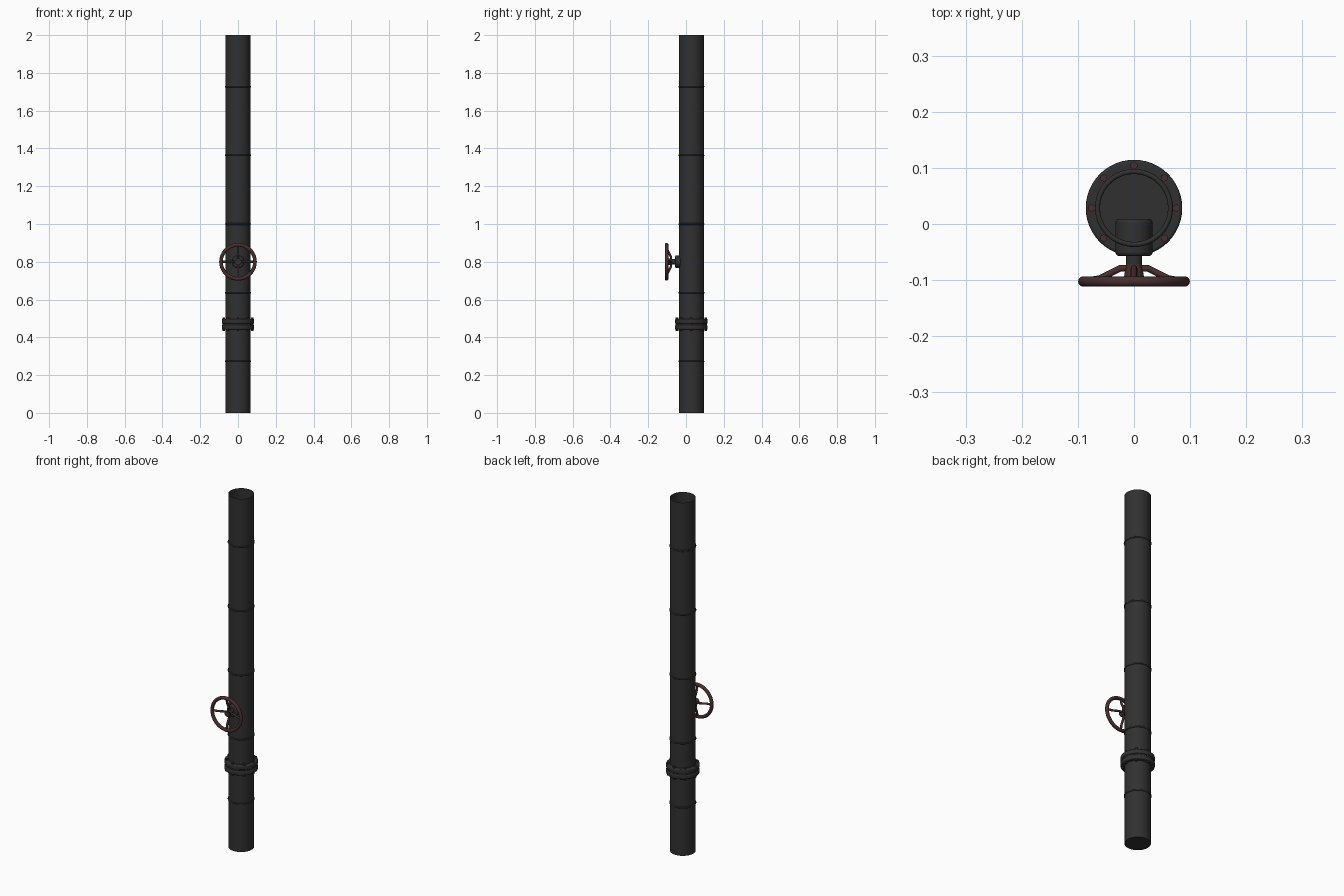
import bpy, math
from mathutils import Vector

if "Cube" in bpy.data.objects:
    bpy.data.objects.remove(bpy.data.objects["Cube"])

CY = 0.0285      # pipe axis in y
WZ = 0.8         # handwheel height


def mat(name, rgb):
    m = bpy.data.materials.new(name)
    m.diffuse_color = (*rgb, 1)
    m.use_nodes = True
    m.node_tree.nodes["Principled BSDF"].inputs["Base Color"].default_value = m.diffuse_color
    return m


IRON = mat("dark iron", (0.03, 0.03, 0.03))
RUST = mat("rusty red", (0.065, 0.027, 0.027))


def finish(name, m, angle=35):
    o = bpy.context.object
    o.name = name
    o.data.materials.append(m)
    bpy.ops.object.shade_smooth_by_angle(angle=math.radians(angle))
    return o


def rod(name, a, b, r, m, n=32, r2=None, fill='NGON', bevel=0):
    a, b = Vector(a), Vector(b)
    d = b - a
    bpy.ops.mesh.primitive_cone_add(vertices=n, radius1=r, radius2=r if r2 is None else r2,
                                    depth=d.length, location=(a + b) / 2, end_fill_type=fill,
                                    rotation=d.to_track_quat('Z', 'Y').to_euler())
    o = finish(name, m)
    if bevel:
        mod = o.modifiers.new("bevel", 'BEVEL')
        mod.width, mod.segments = bevel, 3
    return o


def ring(name, loc, R, r, m, rot=(0, 0, 0), minor=10):
    bpy.ops.mesh.primitive_torus_add(location=loc, rotation=rot, major_radius=R, minor_radius=r,
                                     major_segments=48, minor_segments=minor)
    return finish(name, m, 60)


# main pipe, open at the top, closed at the foot
rod("pipe", (0, CY, 0), (0, CY, 2), 0.066, IRON, 48, fill='NOTHING')
rod("pipe_foot", (0, CY, 0.0), (0, CY, 0.004), 0.0655, IRON, 48)

# weld beads
for i in range(5):
    ring(f"weld_bead_{i}", (0, CY, 0.2727 + 0.3636 * i), 0.065, 0.0045, IRON)

# bolted flange pair with a gasket between
rod("lower_flange", (0, CY, 0.441), (0, CY, 0.465), 0.086, IRON, 48, bevel=0.005)
rod("upper_flange", (0, CY, 0.473), (0, CY, 0.497), 0.086, IRON, 48, bevel=0.005)
rod("gasket", (0, CY, 0.46), (0, CY, 0.478), 0.08, IRON, 48)
for i in range(8):
    a = i * math.pi / 4
    x, y = 0.076 * math.cos(a), CY + 0.076 * math.sin(a)
    rod(f"flange_bolt_{i}", (x, y, 0.433), (x, y, 0.505), 0.007, RUST, 6)

# valve bonnet and stem
rod("valve_bonnet", (0, 0.009, WZ), (0, -0.057, WZ), 0.033, IRON, 32, bevel=0.006)
rod("valve_stem", (0, -0.05, WZ), (0, -0.1, WZ), 0.014, IRON, 24)

# handwheel with dished spokes
ring("wheel_rim", (0, -0.1025, WZ), 0.09, 0.0095, RUST, (math.pi / 2, 0, 0), 14)
rod("wheel_hub", (0, -0.072, WZ), (0, -0.095, WZ), 0.014, RUST, 24, 0.018)
for i in range(4):
    a = i * math.pi / 2
    c, s = math.cos(a), math.sin(a)
    cu = bpy.data.curves.new("spoke", 'CURVE')
    cu.dimensions = '3D'
    cu.bevel_depth, cu.bevel_resolution = 0.006, 2
    sp = cu.splines.new('POLY')
    pts = [(0.0, -0.079), (0.025, -0.079), (0.06, -0.097), (0.09, -0.1025)]
    sp.points.add(len(pts) - 1)
    for p, (r, y) in zip(sp.points, pts):
        p.co = (r * c, y, WZ + r * s, 1)
    cu.materials.append(RUST)
    o = bpy.data.objects.new(f"wheel_spoke_{i}", cu)
    bpy.context.collection.objects.link(o)
